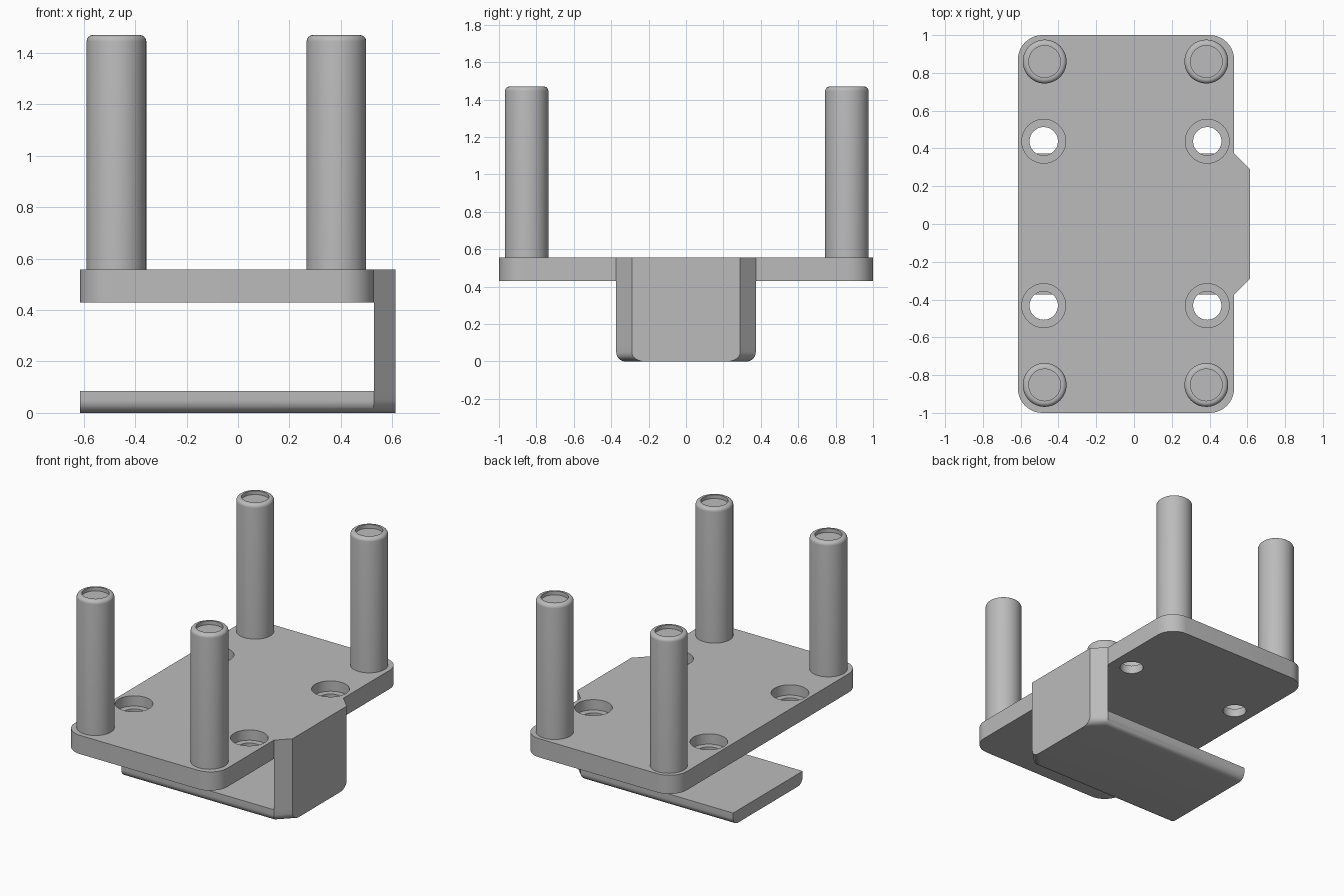
import bpy, bmesh, math

cube = bpy.data.objects.get("Cube")
if cube:
    bpy.data.objects.remove(cube, do_unlink=True)

# One grey material for the whole model
grey = bpy.data.materials.new("plain_grey")
grey.use_nodes = True
colour = (0.5, 0.5, 0.5, 1)
grey.diffuse_color = colour
grey.node_tree.nodes["Principled BSDF"].inputs["Base Color"].default_value = colour

X_LEFT, X_EDGE, X_RIGHT = -0.615, 0.53, 0.613
PLATE_Z, TOP_Z, PILLAR_Z = 0.43, 0.557, 1.47
HALF = 0.373


def loft(name, layers, smooth=True):
    """Skin a stack of equal-length loops, capping both ends."""
    bm = bmesh.new()
    rings = [[bm.verts.new(p) for p in layer] for layer in layers]
    n = len(rings[0])
    for a, b in zip(rings, rings[1:]):
        for i in range(n):
            j = (i + 1) % n
            bm.faces.new((a[i], a[j], b[j], b[i]))
    bm.faces.new(rings[0][::-1])
    bm.faces.new(rings[-1])
    bmesh.ops.recalc_face_normals(bm, faces=bm.faces)
    mesh = bpy.data.meshes.new(name)
    bm.to_mesh(mesh)
    bm.free()
    mesh.materials.append(grey)
    obj = bpy.data.objects.new(name, mesh)
    bpy.context.collection.objects.link(obj)
    if smooth:
        shade(obj)
    return obj


def shade(obj):
    bpy.ops.object.select_all(action="DESELECT")
    obj.select_set(True)
    bpy.context.view_layer.objects.active = obj
    bpy.ops.object.shade_smooth_by_angle(angle=math.radians(30))


def turned(name, x, y, profile, sides=48):
    """Round part from (radius, height) pairs."""
    angles = [math.tau * i / sides for i in range(sides)]
    return loft(name, [[(x + r * math.cos(a), y + r * math.sin(a), z) for a in angles]
                       for r, z in profile])


def rounded_rect(x0, x1, y0, y1, r, z, steps=10):
    pts = []
    corners = [(x1 - r, y1 - r), (x0 + r, y1 - r), (x0 + r, y0 + r), (x1 - r, y0 + r)]
    for k, (cx, cy) in enumerate(corners):
        for i in range(steps + 1):
            a = math.pi / 2 * (k + i / steps)
            pts.append((cx + r * math.cos(a), cy + r * math.sin(a), z))
    return pts


# Mounting plate with counterbored screw holes
plate = loft("mounting_plate", [rounded_rect(X_LEFT, X_EDGE, -1, 1, 0.13, z)
                                for z in (PLATE_Z, TOP_Z)], smooth=False)
for x in (-0.478, 0.388):
    for y in (-0.432, 0.438):
        cutter = turned("hole_cutter", x, y, [(0.075, PLATE_Z - 0.1), (0.075, TOP_Z - 0.07),
                                              (0.116, TOP_Z - 0.07), (0.116, TOP_Z + 0.1)])
        cutter.hide_render = True
        mod = plate.modifiers.new("screw_hole", "BOOLEAN")
        mod.operation, mod.solver, mod.object = "DIFFERENCE", "EXACT", cutter
        bpy.context.view_layer.objects.active = plate
        bpy.ops.object.modifier_apply(modifier=mod.name)
        bpy.data.objects.remove(cutter, do_unlink=True)
shade(plate)

# Pillars with rounded rims and a shallow recess in the top
RADIUS, FILLET, RECESS = 0.116, 0.024, 0.084
rim = [(RADIUS - FILLET + FILLET * math.cos(a), PILLAR_Z - FILLET + FILLET * math.sin(a))
       for a in (math.pi / 2 * i / 6 for i in range(7))]
for x, side in ((-0.473, "right"), (0.383, "left")):
    for y, end in ((-0.852, "front"), (0.86, "back")):
        turned(f"{end}_{side}_pillar", x, y, [(RADIUS, TOP_Z - 0.01)] + rim
               + [(RECESS, PILLAR_Z), (RECESS, PILLAR_Z - 0.025)])


# Bracket foot: chamfered at its outer end, rounded along its lower side edges
def foot_loop(z, r=0.05):
    d = r - math.sqrt(r * r - max(r - z, 0) ** 2)
    root = math.sqrt(2)
    side = [(X_LEFT, HALF - d), (X_EDGE - (root - 1) * d, HALF - d),
            (X_RIGHT, HALF - (X_RIGHT - X_EDGE) - root * d)]
    return [(x, -y, z) for x, y in side] + [(x, y, z) for x, y in reversed(side)]


FOOT_Z = 0.085
heights = [0.05 * (1 - math.cos(math.pi / 2 * i / 8)) for i in range(9)] + [FOOT_Z]
loft("bracket_foot", [foot_loop(z) for z in heights])

# Bracket wall joining the foot to the plate
tip = HALF - (X_RIGHT - X_EDGE)
loft("bracket_wall", [[(X_EDGE, -HALF, z), (X_RIGHT, -tip, z), (X_RIGHT, tip, z), (X_EDGE, HALF, z)]
                      for z in (FOOT_Z, TOP_Z)], smooth=False)
